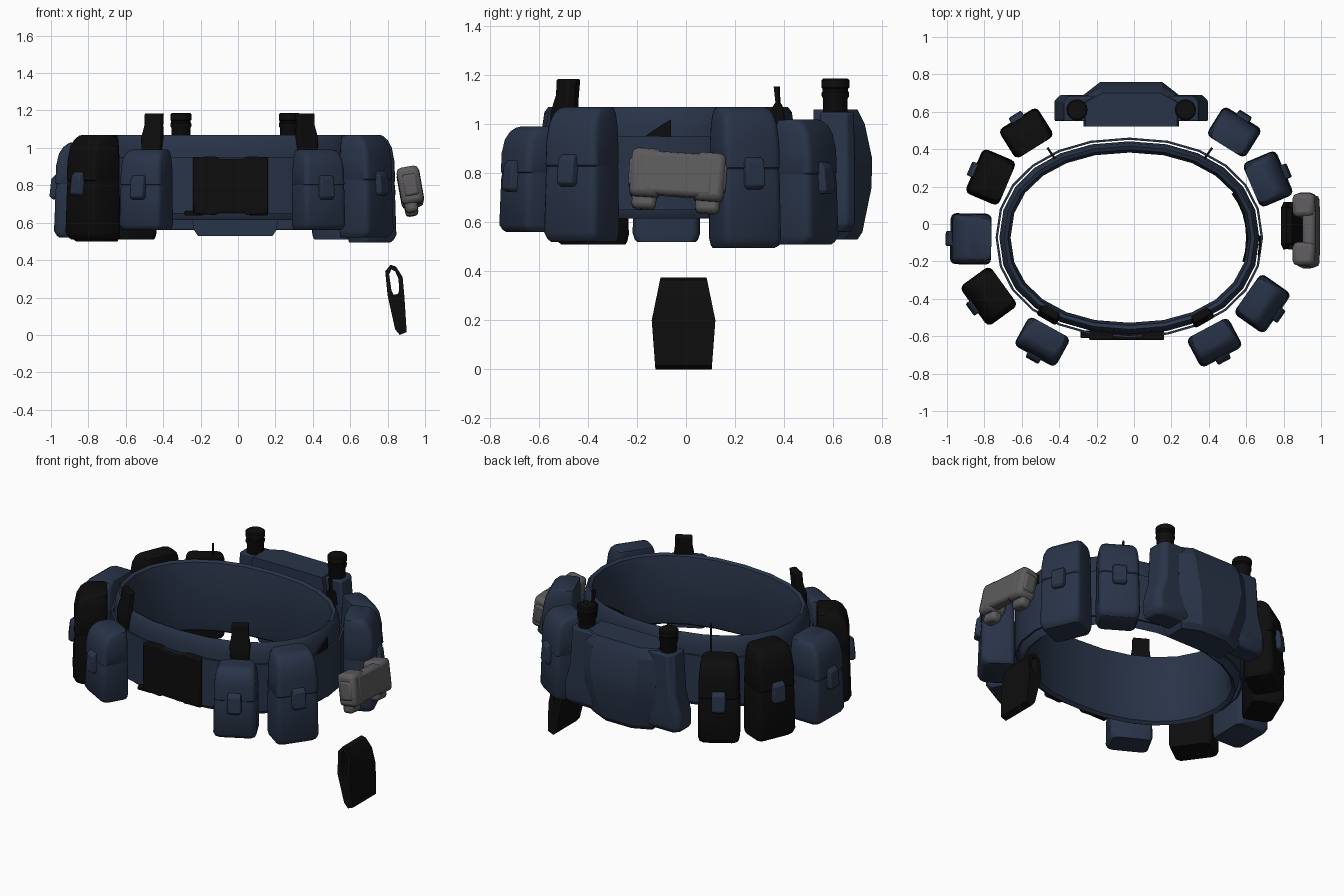
import bpy, bmesh, math
from mathutils import Vector, Matrix

if "Cube" in bpy.data.objects:
    bpy.data.objects.remove(bpy.data.objects["Cube"])


def material(name, col):
    m = bpy.data.materials.new(name)
    m.diffuse_color = (*col, 1)
    m.use_nodes = True
    m.node_tree.nodes["Principled BSDF"].inputs["Base Color"].default_value = m.diffuse_color
    return m


NAVY = material("navy_fabric", (0.022, 0.034, 0.065))
BLACK = material("black_nylon", (0.004, 0.004, 0.004))
GREY = material("grey_metal", (0.11, 0.105, 0.11))


def finish(name, bm, mat, bevel=0, angle=35):
    bmesh.ops.recalc_face_normals(bm, faces=bm.faces)
    me = bpy.data.meshes.new(name)
    bm.to_mesh(me)
    bm.free()
    ob = bpy.data.objects.new(name, me)
    bpy.context.collection.objects.link(ob)
    me.materials.append(mat)
    if bevel:
        b = ob.modifiers.new("bevel", "BEVEL")
        b.width, b.segments = bevel, 2
    bpy.ops.object.select_all(action="DESELECT")
    ob.select_set(True)
    bpy.context.view_layer.objects.active = ob
    bpy.ops.object.shade_smooth_by_angle(angle=math.radians(angle))
    return ob


def loft(name, rings, mat, wrap=False, xf=None, bevel=0, angle=35):
    """Skin a stack of closed rings; cap the ends or wrap to the start."""
    bm = bmesh.new()
    vs = [[bm.verts.new(xf @ Vector(p) if xf else p) for p in r] for r in rings]
    n = len(rings[0])
    for k in range(len(vs) if wrap else len(vs) - 1):
        a, b = vs[k], vs[(k + 1) % len(vs)]
        for i in range(n):
            bm.faces.new((a[i], a[(i + 1) % n], b[(i + 1) % n], b[i]))
    if not wrap:
        bm.faces.new(vs[0])
        bm.faces.new(vs[-1])
    return finish(name, bm, mat, bevel, angle)


def box(name, size, xf, mat, bevel=0.015):
    bm = bmesh.new()
    bmesh.ops.create_cube(bm, size=1, matrix=xf @ Matrix.Diagonal((*size, 1)))
    return finish(name, bm, mat, bevel)


def oval(t, off=0.0):
    """Point on the waist outline, moved inwards by off."""
    c, s = math.cos(t), math.sin(t)
    f = lambda v: math.copysign(abs(v) ** 0.92, v)
    return (-0.025 + (0.715 - off) * f(c), -0.073 + (0.535 - off) * f(s))


def band(name, section, mat, n=24):
    rings = [[(*oval(2 * math.pi * i / n, o), z) for o, z in section] for i in range(n)]
    return loft(name, rings, mat, wrap=True)


def wall_patch(name, a0, a1, off, lo, hi0, hi1, mat, n=6):
    rings = []
    for i in range(n + 1):
        t, k = math.radians(a0 + (a1 - a0) * i / n), i / n
        hi = hi0 + (hi1 - hi0) * k
        rings.append([(*oval(t, off), lo), (*oval(t, off), hi),
                      (*oval(t, off + 0.012), hi), (*oval(t, off + 0.012), lo)])
    return loft(name, rings, mat)


# Padded inner belt and thin outer belt
band("inner_pad", [(0.03, 0.64), (0.02, 0.70), (0.02, 0.98), (0.03, 1.05), (0.045, 1.07),
                   (0.065, 1.06), (0.08, 0.98), (0.08, 0.70), (0.065, 0.63), (0.045, 0.615)], NAVY)
band("outer_belt", [(0.0, 0.65), (0.0, 0.95), (0.012, 0.95), (0.012, 0.65)], NAVY)
wall_patch("inner_patch", -15, 30, 0.079, 0.72, 0.74, 1.0, BLACK)
wall_patch("outer_patch", -9, 1, 0.01, 0.945, 0.95, 1.02, BLACK, 3)

# Front buckle
prof = [(-0.24, 0.65), (-0.24, 0.95), (-0.12, 0.955), (-0.10, 0.94), (0.03, 0.94),
        (0.05, 0.955), (0.16, 0.95), (0.16, 0.65), (0.05, 0.64), (0.03, 0.655),
        (-0.10, 0.655), (-0.12, 0.64)]
loft("front_buckle", [[(x, y, z) for x, z in prof] for y in (-0.62, -0.565)], BLACK, bevel=0.006)
for i, x in enumerate((-0.235, 0.11)):
    box(f"buckle_clip_{i}", (0.10, 0.04, 0.025), Matrix.Translation((x, -0.59, 0.65)), BLACK, 0.005)


# Upright straps at the front, cords at the back
def frame(x, y, deg, z=0):
    """Local x = across, local y = outwards."""
    return Matrix.Translation((x, y, z)) @ Matrix.Rotation(math.radians(deg - 90), 4, "Z")


strap = [(0.0, 0.63), (0.01, 0.98), (0.005, 1.05), (-0.01, 1.12), (-0.015, 1.185)]
for i, (x, y, deg) in enumerate(((-0.455, -0.485, 240), (0.365, -0.50, 300))):
    rings = []
    for (v, z), w, d in zip(strap, (0.05, 0.055, 0.06, 0.05, 0.05), (0.012, 0.022, 0.025, 0.02, 0.022)):
        rings.append([(-w, v - d, z), (w, v - d, z), (w, v + d, z), (-w, v + d, z)])
    loft(f"front_strap_{i}", rings, BLACK, xf=frame(x, y, deg), bevel=0.008)
for i, (x, y, deg) in enumerate(((-0.44, 0.375, 125), (0.395, 0.375, 55))):
    rings = [[(-0.006, v - d, z), (0.006, v - d, z), (0.006, v + d, z), (-0.006, v + d, z)]
             for v, d, z in ((0.01, 0.03, 0.98), (0, 0.03, 1.06), (0, 0.008, 1.09), (-0.005, 0.012, 1.155))]
    loft(f"back_cord_{i}", rings, BLACK, xf=frame(x, y, deg))


def rounded(w, v0, v1, r, z):
    """Rounded rectangle, half width w, from depth v0 to v1."""
    out = []
    for cx, cy, a in ((w - r, v1 - r, 0), (-w + r, v1 - r, 90), (-w + r, v0 + r, 180), (w - r, v0 + r, 270)):
        for k in range(4):
            t = math.radians(a + 30 * k)
            out.append((cx + r * math.cos(t), cy + r * math.sin(t), z))
    return out


# Pouches: body, overlapping lid flap and clasp tab
def pouch(name, x, y, deg, w, d, z0, z1, mat):
    h, hw, b = z1 - z0, w / 2, -d / 2
    xf = frame(x, y, deg)
    body = [(0, 0.88, 0.88), (0.02, 0.95, 0.95), (0.07, 1.01, 1.02), (0.5, 0.99, 0.98), (0.85, 0.92, 0.86),
            (0.94, 0.88, 0.78), (0.98, 0.82, 0.68)]
    loft(name + "_body", [rounded(hw * s, b, b + d * f, 0.03, z0 + h * k) for k, s, f in body], mat, xf=xf)
    lid = [(0.56, 0.97, 0.96), (0.57, 0.99, 0.985), (0.75, 0.98, 0.97), (0.88, 0.94, 0.90),
           (0.95, 0.89, 0.79), (0.99, 0.82, 0.66), (1, 0.74, 0.58)]
    loft(name + "_lid", [rounded(hw * s, b, b + d * f, 0.03, z0 + h * k) for k, s, f in lid], mat, xf=xf)
    tz, v = z0 + h * 0.53, b + d
    tab = [(0.035, 0.015, -0.065), (0.045, 0.03, -0.05), (0.045, 0.02, 0.045), (0.04, 0.0, 0.065)]
    loft(name + "_tab", [[(-s, v - 0.03, tz + z), (s, v - 0.03, tz + z), (s * 0.85, v + o, tz + z),
                          (-s * 0.85, v + o, tz + z)] for s, o, z in tab], NAVY, xf=xf, bevel=0.005)


pouch("left_rear_pouch", -0.575, 0.485, 122, 0.24, 0.18, 0.51, 1.02, BLACK)
pouch("left_back_side_pouch", -0.765, 0.25, 157, 0.255, 0.19, 0.50, 1.07, BLACK)
pouch("left_side_pouch", -0.87, -0.08, 179, 0.27, 0.215, 0.52, 1.03, NAVY)
pouch("left_front_side_pouch", -0.775, -0.385, 216, 0.26, 0.195, 0.51, 1.07, BLACK)
pouch("left_front_pouch", -0.49, -0.628, 241, 0.25, 0.175, 0.56, 0.99, NAVY)
pouch("right_rear_pouch", 0.535, 0.49, 58, 0.24, 0.18, 0.51, 1.02, NAVY)
pouch("right_back_side_pouch", 0.715, 0.24, 23, 0.255, 0.19, 0.495, 1.07, NAVY)
pouch("right_front_side_pouch", 0.685, -0.425, 325, 0.26, 0.195, 0.52, 1.07, NAVY)
pouch("right_front_pouch", 0.43, -0.633, 298, 0.25, 0.175, 0.56, 0.99, NAVY)

# Big back pack: faceted centre with a side pod and canister each side
cx = -0.015
levels = [(0.53, 0.09, 0.20, 0.70, 0.65), (0.56, 0.10, 0.22, 0.72, 0.67), (0.74, 0.14, 0.25, 0.757, 0.69),
          (0.86, 0.165, 0.255, 0.76, 0.69), (1.0, 0.165, 0.255, 0.73, 0.68), (1.06, 0.155, 0.245, 0.70, 0.65)]
loft("back_pack", [[(cx - f, 0.52, z), (cx - f, ys, z), (cx - p, yb, z), (cx + p, yb, z),
                    (cx + f, ys, z), (cx + f, 0.52, z)] for z, p, f, yb, ys in levels], NAVY, angle=20)
for side, s in (("left", -1), ("right", 1)):
    pod = [(0.56, 0.39, 0.67), (0.59, 0.41, 0.69), (0.68, 0.41, 0.69), (0.80, 0.375, 0.69), (1.05, 0.36, 0.685)]
    loft(f"back_pod_{side}", [[(cx + s * 0.18, 0.55, z), (cx + s * o, 0.55, z), (cx + s * o, yb - 0.03, z),
                               (cx + s * (o - 0.03), yb, z), (cx + s * 0.18, yb, z)] for z, o, yb in pod],
         NAVY, bevel=0.008)
    can = [(1.0, 0.05), (1.105, 0.05), (1.115, 0.056), (1.13, 0.056), (1.135, 0.052), (1.145, 0.052),
           (1.15, 0.057), (1.18, 0.057), (1.186, 0.05)]
    loft(f"canister_{side}", [[(cx + s * 0.29 + r * math.cos(k * math.pi / 8), 0.61 + r * math.sin(k * math.pi / 8), z)
                               for k in range(16)] for z, r in can], BLACK)

# Grey bracket on the right side
base = (Matrix.Translation((0.925, -0.035, 0.775)) @ Matrix.Rotation(math.radians(-4), 4, "X")
        @ Matrix.Rotation(math.radians(-10), 4, "Y"))
T = Matrix.Translation
box("bracket_bar", (0.07, 0.30, 0.18), base @ T((0.025, 0, 0.015)), GREY, 0.02)
for i, y in enumerate((-0.13, 0.13)):
    box(f"bracket_lobe_{i}", (0.12, 0.125, 0.20), base @ T((-0.002, y, 0.015)), GREY, 0.025)
    box(f"bracket_hinge_{i}", (0.08, 0.13, 0.12), base @ T((0.0, y * 1.04, 0.015)), GREY, 0.015)
    box(f"bracket_foot_{i}", (0.07, 0.10, 0.10), base @ T((-0.015, y, -0.08)), GREY, 0.02)

# Loose hanging loop under the bracket
outer = [(0.865, 0.0), (0.902, 0.015), (0.89, 0.2), (0.88, 0.31), (0.845, 0.365), (0.815, 0.375), (0.787, 0.34),
         (0.80, 0.21), (0.84, 0.03)]
inner = [(0.842, 0.215), (0.855, 0.22), (0.862, 0.24), (0.858, 0.30), (0.84, 0.34), (0.82, 0.35), (0.808, 0.325),
         (0.82, 0.24), (0.83, 0.217)]


def loop_ring(pts, s):
    def half(z):
        return 0.115 + 0.015 * z / 0.2 if z < 0.2 else 0.13 - 0.035 * (z - 0.2) / 0.17
    return [(x, -0.01 + s * half(z), z) for x, z in pts]


loft("hanging_loop", [loop_ring(outer, -1), loop_ring(outer, 1), loop_ring(inner, 1), loop_ring(inner, -1)],
     BLACK, wrap=True)
